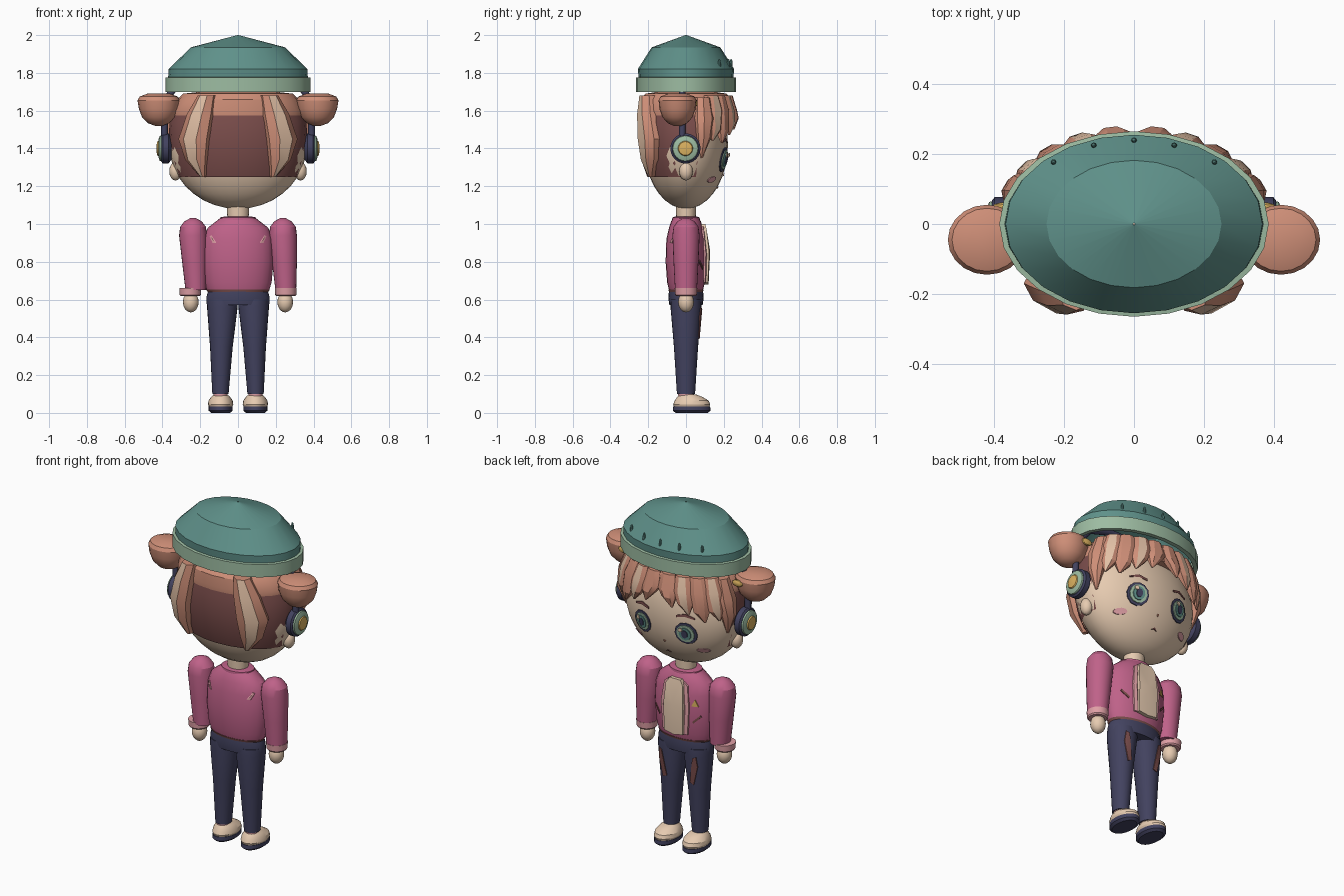
import bpy, bmesh, math
from mathutils import Vector

if "Cube" in bpy.data.objects:
    bpy.data.objects.remove(bpy.data.objects["Cube"])


def material(name, code):
    def linear(i):
        c = int(code[i:i + 2], 16) / 255
        return c / 12.92 if c < 0.04 else ((c + 0.055) / 1.055) ** 2.4
    m = bpy.data.materials.new(name)
    m.use_nodes = True
    colour = (linear(0), linear(2), linear(4), 1)
    m.diffuse_color = colour
    m.node_tree.nodes["Principled BSDF"].inputs["Base Color"].default_value = colour
    return m


TEAL = material("teal", "5f918a")
SAGE = material("sage", "9dbca2")
HAIR = material("ginger hair", "cf8f78")
DARK = material("dark brown", "7c4e4c")
LIGHT = material("pale hair", "e3c1a6")
SKIN = material("skin", "ebcfb4")
PINK = material("raspberry", "bf6289")
NAVY = material("navy", "42425f")
GOLD = material("gold", "dcb260")
ROSE = material("rose", "e0a0a6")
PARTS = []


def finish(name, bm, *mats):
    bmesh.ops.recalc_face_normals(bm, faces=bm.faces)
    mesh = bpy.data.meshes.new(name)
    bm.to_mesh(mesh)
    bm.free()
    for m in mats:
        mesh.materials.append(m)
    ob = bpy.data.objects.new(name, mesh)
    bpy.context.collection.objects.link(ob)
    PARTS.append(ob)
    return ob


def bridge(bm, loops):
    for a, b in zip(loops, loops[1:]):
        for i in range(len(a)):
            j = (i + 1) % len(a)
            bm.faces.new((a[i], a[j], b[j], b[i]))


def loft(name, rings, mat, cx=0, cy=0, seg=24, caps=True, keep=None):
    """Elliptical rings (z, rx, ry, dx, dy) joined into a skin."""
    bm = bmesh.new()
    loops = []
    for z, rx, ry, *off in rings:
        dx, dy = off or (0, 0)
        loops.append([bm.verts.new((cx + dx + rx * math.cos(t), cy + dy + ry * math.sin(t), z))
                      for t in (math.tau * i / seg for i in range(seg))])
    bridge(bm, loops)
    if caps:
        bm.faces.new(loops[0])
        bm.faces.new(loops[-1])
    if keep:
        bad = [f for f in bm.faces if not keep(f.calc_center_median())]
        bmesh.ops.delete(bm, geom=bad, context='FACES')
    return finish(name, bm, mat)


def ball(c, rx, ry, rz, n=12):
    angles = [math.pi * (i / n - 0.5) for i in range(n + 1)]
    return [(c + rz * math.sin(a), rx * max(math.cos(a), 0.01), ry * max(math.cos(a), 0.01)) for a in angles]


def surface_y(rings, x, z):
    for a, b in zip(rings, rings[1:]):
        if a[0] <= z <= b[0]:
            t = (z - a[0]) / (b[0] - a[0])
            rx, ry = (a[k] + (b[k] - a[k]) * t for k in (1, 2))
            return ry * math.sqrt(max(0, 1 - (x / rx) ** 2))
    return 0


def decal(name, outline, rings, mat, lift=0.006, thick=0.005, side=1, cx=0):
    """Thin plate laid on a lofted surface."""
    bm = bmesh.new()
    n = len(outline)
    mid = (sum(p[0] for p in outline) / n, sum(p[1] for p in outline) / n)
    put = lambda x, z, d: bm.verts.new((x, side * (surface_y(rings, x - cx, z) + d), z))
    top = [put(x, z, lift) for x, z in outline]
    low = [put(x, z, lift - thick) for x, z in outline]
    bridge(bm, [low, top])
    hub = put(*mid, lift)
    for i in range(n):
        bm.faces.new((hub, top[i], top[(i + 1) % n]))
    return finish(name, bm, mat)


def oval(x, z, w, h, n=12):
    return [(x + w * math.cos(math.tau * i / n), z + h * math.sin(math.tau * i / n)) for i in range(n)]


def lock(name, stations, depth, streak):
    """Tapered hair lock: stations (angle, z, spread, half width)."""
    section = ((-1, -0.5), (-1, 0.2), (-0.45, 0.6), (0.45, 0.6), (1, 0.2), (1, -0.5))
    bm = bmesh.new()
    loops = []
    for deg, z, spread, w in stations:
        a = math.radians(deg)
        base = Vector((0.35 * spread * math.cos(a), 0.24 * spread * math.sin(a), z))
        out = Vector((math.cos(a) / 0.35, math.sin(a) / 0.24, 0)).normalized()
        along = Vector((-out.y, out.x, 0))
        d = depth * min(1, w / 0.035)
        loops.append([bm.verts.new(base + along * u * w + out * v * d) for u, v in section])
    bridge(bm, loops)
    if streak:
        bm.faces.ensure_lookup_table()
        for k in range(len(loops) - 1):
            bm.faces[k * 6 + 2].material_index = 1
    bm.faces.new(loops[0])
    bm.faces.new(loops[-1])
    return finish(name, bm, HAIR, LIGHT)


# Head, neck and hair base
head = ball(1.42, 0.365, 0.222, 0.34, 18)
loft("head", head, SKIN, seg=32)
loft("neck", [(1.0, 0.055, 0.05), (1.12, 0.06, 0.055)], SKIN)
loft("back_hair", [(1.25, 0.318, 0.205), (1.32, 0.345, 0.23), (1.44, 0.368, 0.248), (1.54, 0.362, 0.245),
                   (1.6, 0.345, 0.235)], DARK, caps=False, keep=lambda c: c.y < 0.08)
loft("top_hair", [(1.575, 0.352, 0.242), (1.6, 0.352, 0.244), (1.66, 0.32, 0.24), (1.69, 0.29, 0.215),
                  (1.7, 0.2, 0.15)], HAIR)

# Knitted hat
crown = [(1.77, 0.37, 0.25), (1.82, 0.367, 0.255), (1.935, 0.25, 0.182), (2.0, 0.003, 0.003)]
loft("hat_crown", crown, TEAL, caps=False)
loft("hat_rim", [(1.775, 0.362, 0.24), (1.7, 0.362, 0.24), (1.7, 0.385, 0.265), (1.775, 0.385, 0.265),
                 (1.778, 0.362, 0.245)], SAGE, caps=False)
for i, x in enumerate((-0.23, -0.115, 0, 0.115, 0.23)):
    loft(f"hat_stud_{i + 1}", ball(1.845, 0.008, 0.008, 0.03, 6), TEAL, x, surface_y(crown, x, 1.845), 8)

# Jumper
torso = [(0.65, 0.165, 0.09), (0.69, 0.178, 0.1), (0.8, 0.188, 0.108), (0.92, 0.183, 0.104),
         (0.98, 0.16, 0.09), (1.015, 0.115, 0.078), (1.035, 0.09, 0.065)]
loft("jumper", torso, PINK)
loft("jumper_hem", [(0.632, 0.155, 0.088), (0.652, 0.168, 0.093)], DARK)
loft("collar", [(1.01, 0.1, 0.075), (1.035, 0.095, 0.072), (1.04, 0.07, 0.055)], PINK)
decal("shirt_panel", [(-0.06, 0.69), (0, 0.68), (0.06, 0.69), (0.062, 0.85), (0.055, 0.97), (0.035, 1.0),
                      (-0.035, 1.0), (-0.055, 0.97), (-0.062, 0.85)], torso, SKIN, 0.022, 0.03)
decal("gold_badge", [(-0.135, 0.86), (-0.1, 0.86), (-0.118, 0.9)], torso, GOLD)

# Trousers
loft("hips", [(0.57, 0.165, 0.088), (0.61, 0.168, 0.094), (0.645, 0.158, 0.09)], NAVY)
leg = [(0.1, 0.043, 0.048, 0.005, 0), (0.35, 0.06, 0.064, 0, 0), (0.56, 0.081, 0.082, -0.005, 0),
       (0.6, 0.08, 0.08, -0.005, 0)]

# Headphone band
curve = bpy.data.curves.new("headphone_band", 'CURVE')
curve.dimensions = '3D'
curve.bevel_depth = 0.018
curve.bevel_resolution = 2
spline = curve.splines.new('POLY')
half = [(0.39, 1.42), (0.388, 1.58), (0.36, 1.69), (0.29, 1.77), (0.15, 1.81)]
path = half + [(-x, z) for x, z in reversed(half)]
spline.points.add(len(path) - 1)
for p, (x, z) in zip(spline.points, path):
    p.co = (x, -0.02, z, 1)
curve.materials.append(NAVY)
bpy.context.collection.objects.link(bpy.data.objects.new("headphone_band", curve))

for s, side in ((1, "left"), (-1, "right")):
    def mirrored(points):
        return [(s * x, z) for x, z in points]

    def side_lock(name, stations, depth, streak):
        lock(f"{side}_{name}", [(a if s > 0 else 180 - a, z, k, w) for a, z, k, w in stations], depth, streak)

    # Hair locks
    side_lock("back_lock", [(-60, 1.68, 0.95, 0.045), (-56, 1.58, 1.03, 0.07), (-51, 1.45, 1.06, 0.085),
                            (-51, 1.34, 1.0, 0.06), (-55, 1.25, 0.93, 0.012)], 0.075, True)
    side_lock("cheek_lock", [(24, 1.67, 0.92, 0.04), (24, 1.56, 1.04, 0.055), (22, 1.46, 1.06, 0.04),
                             (20, 1.35, 1.0, 0.006)], 0.05, False)
    for i, (a, low, streak) in enumerate(((82, 1.5, False), (67, 1.47, True), (52, 1.43, False), (38, 1.44, True))):
        side_lock(f"fringe_lock_{i + 1}", [(a, 1.68, 0.93, 0.04), (a, 1.6, 1.03, 0.055),
                                           (a - 2, low + 0.06, 1.07, 0.042), (a - 5, low, 1.08, 0.005)], 0.04, streak)

    # Round animal ear with a gold clip, and the ear below it
    loft(side + "_animal_ear", [(1.52, 0.02, 0.02), (1.533, 0.055, 0.05), (1.565, 0.088, 0.08),
                                (1.61, 0.105, 0.096), (1.655, 0.112, 0.1), (1.675, 0.1, 0.09),
                                (1.69, 0.06, 0.05)], HAIR, s * 0.42, -0.045, 20)
    loft(side + "_ear_clip", ball(1.64, 0.035, 0.012, 0.02, 6), GOLD, s * 0.37, 0.05, 10)
    loft(side + "_ear", ball(1.28, 0.034, 0.036, 0.05, 8), SKIN, s * 0.33, 0, 16)

    # Headphone cup
    for part, rings, mat in (("cushion", [(-0.035, 0.06), (-0.02, 0.08), (0.01, 0.08), (0.018, 0.07)], NAVY),
                             ("cover", [(0.01, 0.07), (0.026, 0.066), (0.034, 0.045)], SAGE),
                             ("cap", [(0.03, 0.042), (0.04, 0.036), (0.044, 0.012)], GOLD)):
        ob = loft(f"{side}_headphone_{part}", [(z, r, r) for z, r in rings], mat)
        ob.rotation_euler = (0, s * math.pi / 2, 0)
        ob.location = (s * 0.388, -0.003, 1.4)

    # Face details
    for i, (part, w, h, mat) in enumerate((("rim", 0.062, 0.066, NAVY), ("iris", 0.049, 0.052, SAGE),
                                           ("inner_iris", 0.033, 0.038, TEAL), ("pupil", 0.017, 0.024, NAVY))):
        decal(f"{side}_eye_{part}", oval(s * 0.14, 1.34, w, h), head, mat, 0.008 + 0.004 * i)
    decal(side + "_eye_glint", oval(s * 0.14 + 0.02, 1.365, 0.012, 0.012, 8), head, SKIN, 0.024)
    decal(side + "_eyebrow", mirrored([(0.09, 1.43), (0.14, 1.445), (0.19, 1.43), (0.19, 1.438), (0.14, 1.457),
                                       (0.09, 1.442)]), head, DARK)
    decal(side + "_blush", oval(s * 0.21, 1.235, 0.032, 0.016), head, ROSE)

    # Sleeve, cuff and hand
    loft(side + "_sleeve", [(0.65, 0.055, 0.058, 0.015, 0), (0.8, 0.066, 0.066, 0.008, 0), (0.94, 0.074, 0.072),
                            (0.985, 0.068, 0.066), (1.015, 0.045, 0.045), (1.032, 0.012, 0.012)], PINK, s * 0.238)
    loft(side + "_cuff", [(0.618, 0.05, 0.05), (0.625, 0.056, 0.057), (0.66, 0.058, 0.06)], ROSE, s * 0.253)
    loft(side + "_hand", ball(0.587, 0.042, 0.042, 0.055, 8), SKIN, s * 0.25, 0, 16)

    # Jumper trims
    decal(side + "_lapel", mirrored([(0.06, 0.69), (0.08, 0.69), (0.09, 0.85), (0.075, 0.97), (0.05, 0.99)]),
          torso, ROSE, 0.012, 0.01)
    decal(side + "_pocket_slit", mirrored([(0.105, 0.77), (0.11, 0.76), (0.15, 0.8), (0.145, 0.81)]), torso, DARK)
    decal(side + "_back_stripe", mirrored([(0.115, 0.9), (0.135, 0.9), (0.15, 0.935), (0.14, 0.94)]),
          torso, ROSE, side=-1)

    # Leg, sock and shoe
    flip = [(z, rx, ry, s * dx, dy) for z, rx, ry, dx, dy in leg]
    loft(side + "_leg", flip, NAVY, s * 0.088)
    decal(side + "_knee_patch", mirrored([(0.075, 0.4), (0.1, 0.39), (0.125, 0.5), (0.12, 0.56), (0.1, 0.55)]),
          leg, DARK, cx=s * 0.088)
    loft(side + "_sock", [(0.07, 0.036, 0.04), (0.115, 0.038, 0.042)], ROSE, s * 0.093)
    loft(side + "_shoe", [(0.028, 0.06, 0.092), (0.045, 0.067, 0.098), (0.065, 0.064, 0.09),
                          (0.085, 0.05, 0.066, 0, -0.01), (0.097, 0.036, 0.045, 0, -0.02)], SKIN, s * 0.092, 0.03)
    loft(side + "_sole", [(0, 0.05, 0.085), (0.012, 0.064, 0.1), (0.034, 0.064, 0.098)], NAVY, s * 0.092, 0.03)

decal("mouth", [(-0.018, 1.185), (0, 1.19), (0.018, 1.185), (0, 1.198)], head, DARK)
decal("nose", oval(0, 1.26, 0.006, 0.007, 6), head, HAIR)

# Soft shading with crisp edges
bpy.ops.object.select_all(action='DESELECT')
for ob in PARTS:
    ob.select_set(True)
bpy.context.view_layer.objects.active = PARTS[0]
bpy.ops.object.shade_smooth_by_angle(angle=math.radians(28))
